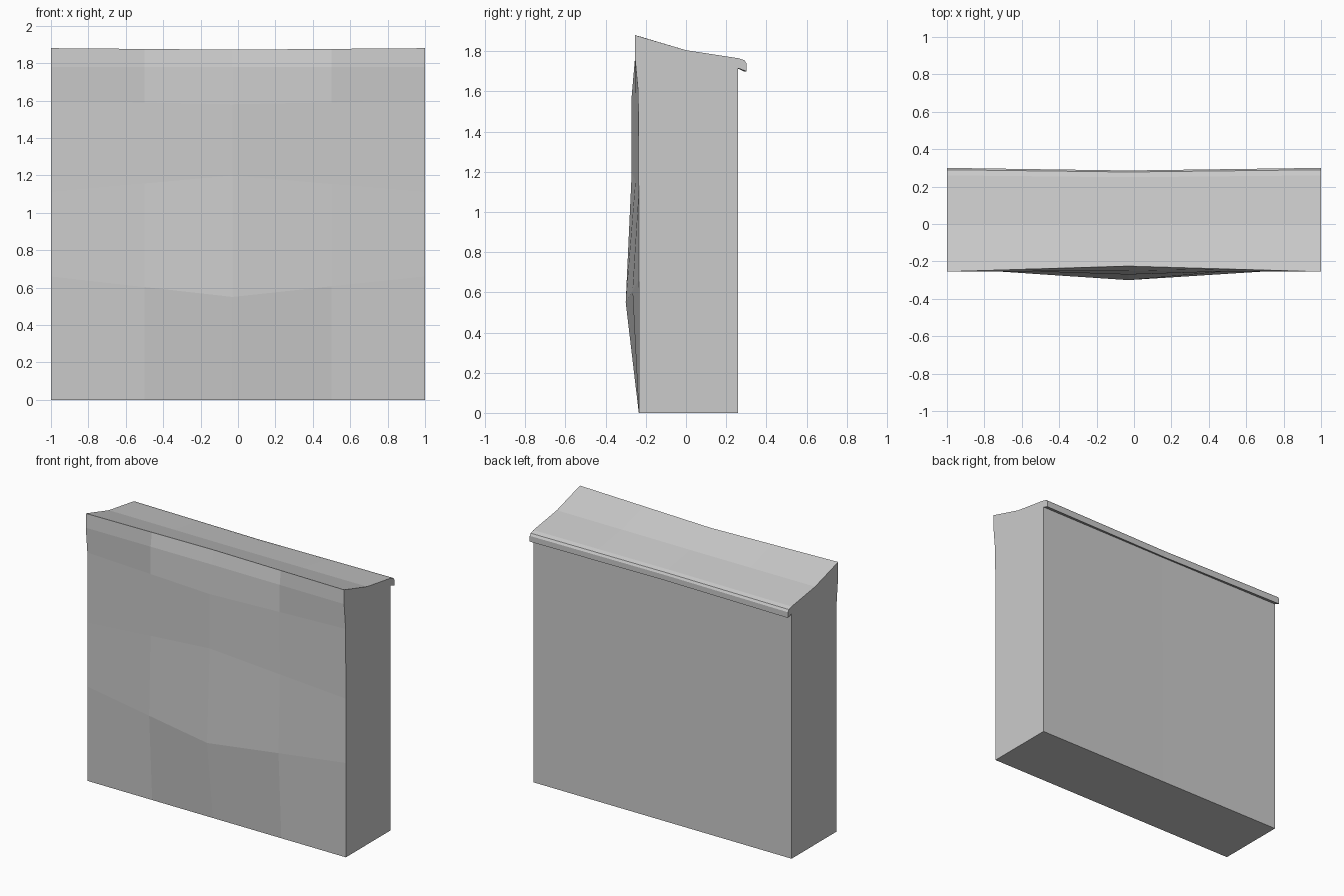
import bpy, bmesh

if "Cube" in bpy.data.objects:
    bpy.data.objects.remove(bpy.data.objects["Cube"])

# Cross-section rows: (end y, end z, middle y, middle z)
ROWS = [
    (-.235, 0, -.235, 0),          # front foot
    (-.235, .66, -.30, .55),       # worn bulge on the front
    (-.235, 1.11, -.27, 1.20),
    (-.238, 1.60, -.27, 1.58),
    (-.255, 1.78, -.25, 1.78),     # front top band
    (-.255, 1.88, -.225, 1.872),
    (0, 1.805, 0, 1.803),          # sloping cap
    (.26, 1.765, .25, 1.763),
    (.29, 1.755, .278, 1.753),     # overhanging lip
    (.30, 1.74, .286, 1.738),
    (.30, 1.70, .286, 1.70),
    (.26, 1.715, .255, 1.715),     # back face
    (.26, 1.10, .255, 1.10),
    (.26, 0, .26, 0),
]


def station(bm, x, t):
    """Ring of vertices at x, blended from end (t=0) to middle (t=1)."""
    return [bm.verts.new((x, a + (c - a) * t, b + (d - b) * t))
            for a, b, c, d in ROWS]


stone = bpy.data.materials.new("grey stone")
stone.diffuse_color = (.6, .6, .6, 1)
stone.use_nodes = True
stone.node_tree.nodes["Principled BSDF"].inputs["Base Color"].default_value = stone.diffuse_color

# Wall block lofted along x, with closed ends
bm = bmesh.new()
rings = [station(bm, x, t) for x, t in
         ((-1, 0), (-.5, .52), (-.03, 1), (.5, .48), (1, 0))]
n = len(ROWS)
for r, s in zip(rings, rings[1:]):
    for i in range(n):
        j = (i + 1) % n
        bm.faces.new((r[i], s[i], s[j], r[j]))
bm.faces.new(rings[0])
bm.faces.new(rings[-1][::-1])
bmesh.ops.recalc_face_normals(bm, faces=bm.faces[:])

mesh = bpy.data.meshes.new("wall_segment")
bm.to_mesh(mesh)
bm.free()
mesh.materials.append(stone)
wall = bpy.data.objects.new("wall_segment", mesh)
bpy.context.collection.objects.link(wall)
